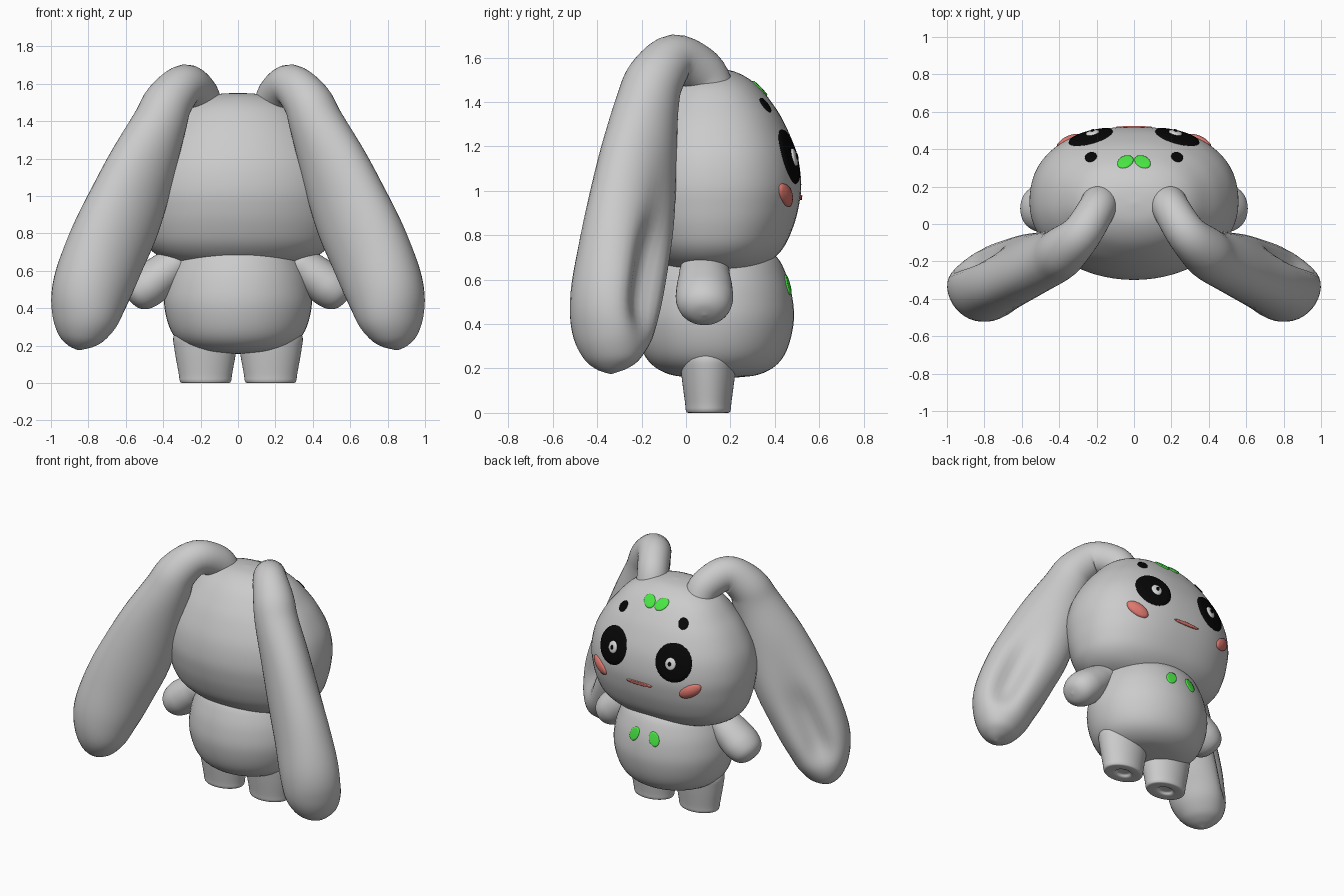
import bpy, bmesh, math
from mathutils import Vector, Matrix
from mathutils.bvhtree import BVHTree

cube = bpy.data.objects.get("Cube")
if cube:
    bpy.data.objects.remove(cube)


def material(name, rgb):
    m = bpy.data.materials.new(name)
    m.use_nodes = True
    color = (*rgb, 1)
    m.diffuse_color = color
    bsdf = next(n for n in m.node_tree.nodes if n.type == 'BSDF_PRINCIPLED')
    bsdf.inputs["Base Color"].default_value = color
    bsdf.inputs["Roughness"].default_value = 0.6
    return m


GREY = material("plush grey", (0.6, 0.6, 0.6))
BLACK = material("black", (0.002, 0.002, 0.002))
WHITE = material("eye white", (0.7, 0.7, 0.7))
RED = material("blush red", (0.74, 0.19, 0.16))
GREEN = material("leaf green", (0.07, 0.83, 0.06))


def spline(points, steps):
    """Smooth curve through tuples of any size."""
    pts = [Vector(p) for p in points]
    pts = [pts[0]] + pts + [pts[-1]]
    out = []
    for a, b, c, d in zip(pts, pts[1:], pts[2:], pts[3:]):
        for i in range(steps):
            t = i / steps
            out.append(b + (c - a) * (t / 2) + (a * 2 - b * 5 + c * 4 - d) * (t * t / 2)
                       + (b * 3 - a - c * 3 + d) * (t ** 3 / 2))
    return out + [pts[-1]]


def finish(bm, name, mat, mirror):
    mesh = bpy.data.meshes.new(name)
    for f in bm.faces:
        f.smooth = True
    bm.to_mesh(mesh)
    bm.free()
    mesh.materials.append(mat)
    ob = bpy.data.objects.new(name, mesh)
    bpy.context.collection.objects.link(ob)
    if mirror:
        ob.modifiers.new("Mirror", 'MIRROR').use_mirror_merge = False


def loft(name, rings, mirror=False):
    """Closed skin over a list of rings; returns a surface to place details on."""
    bm = bmesh.new()
    rows = [[bm.verts.new(p) for p in ring] for ring in rings]
    n = len(rows[0])
    for lo, hi in zip(rows, rows[1:]):
        for i in range(n):
            j = (i + 1) % n
            bm.faces.new((lo[i], lo[j], hi[j], hi[i]))
    bm.faces.new(rows[0][::-1])
    bm.faces.new(rows[-1])
    bmesh.ops.recalc_face_normals(bm, faces=bm.faces)
    surface = BVHTree.FromBMesh(bm)
    finish(bm, name, GREY, mirror)
    return surface


def circle(n):
    return [(math.cos(2 * math.pi * i / n), math.sin(2 * math.pi * i / n)) for i in range(n)]


def full_front(c, s):
    """Round at the back, squarer towards the face."""
    if s <= 0:
        return c, s
    k = (abs(c) ** 2.35 + s ** 2.35) ** (-1 / 2.35)
    return c * k, s * k


def lathe(name, profile, rx, ry, matrix, mirror=False):
    rings = []
    for r, z in spline(profile, 5):
        r = max(r, 0.004)
        rings.append([matrix @ Vector((rx * r * c, ry * r * s, z)) for c, s in circle(48)])
    return loft(name, rings, mirror)


def plate(name, surface, x, z, a, b, angle, mat, lift=0.006, dome=0.0, mirror=True):
    """Thin oval that follows the surface it sits on."""
    loc, nrm, _, _ = surface.ray_cast(Vector((x, 2, z)), Vector((0, -1, 0)))
    u = nrm.cross(Vector((0, 0, 1))).normalized()
    v = u.cross(nrm)
    ca, sa = math.cos(math.radians(angle)), math.sin(math.radians(angle))

    def on_surface(p, q, h):
        w = loc + u * (a * p * ca - b * q * sa) + v * (a * p * sa + b * q * ca)
        hit = surface.ray_cast(w + nrm * 0.3, -nrm)[0] or w
        return hit + nrm * h

    bm = bmesh.new()
    rows = []
    for r, h in ((0.25, lift), (0.5, lift), (0.75, lift), (0.95, lift), (1, -0.004)):
        h += dome * (1 - r * r)
        rows.append([bm.verts.new(on_surface(r * c, r * s, h)) for c, s in circle(28)])
    bm.faces.new(rows[0])
    for lo, hi in zip(rows, rows[1:]):
        for i in range(28):
            j = (i + 1) % 28
            bm.faces.new((lo[i], hi[i], hi[j], lo[j]))
    bm.normal_update()
    if bm.faces[:][0].normal.dot(nrm) < 0:
        bmesh.ops.reverse_faces(bm, faces=bm.faces)
    finish(bm, name, mat, mirror)


# Head: half width, half depth, height
head_rings = []
for hx, hy, z in spline([(.003, .003, .61), (.22, .14, .62), (.35, .22, .65),
                         (.44, .28, .69), (.5, .333, .75), (.532, .37, .83),
                         (.55, .396, .92), (.558, .409, 1.03), (.534, .391, 1.16),
                         (.474, .345, 1.28), (.402, .292, 1.375), (.3, .208, 1.478),
                         (.16, .108, 1.537), (.003, .003, 1.552)], 5):
    outline = [full_front(c, s) for c, s in circle(64)]
    head_rings.append([Vector((hx * c, 0.11 + hy * s, z)) for c, s in outline])
head = loft("head", head_rings)

# Body
body = lathe("body", [(0, .155), (.3, .16), (.58, .175), (.8, .222), (.93, .3), (1, .42),
                      (.975, .53), (.905, .62), (.8, .695), (.62, .74), (.3, .76), (0, .765)],
             0.395, 0.358, Matrix.Translation((0, 0.128, 0)))

# Legs with a small dimple under each foot
lathe("legs", [(0, .02), (.3, .018), (.45, .002), (.85, 0), (.96, .012), (1, .05),
               (1.16, .18), (1.19, .25), (.9, .3), (0, .32)],
      0.143, 0.105, Matrix.Translation((0.174, 0.1, 0)), True)

# Arms, pointing out and down
arm_axis = Vector((0.78, 0, -0.625)).normalized()
arm_side = Vector((0, 1, 0)).cross(arm_axis)
aim = Matrix((arm_side, (0, 1, 0), arm_axis)).transposed().to_4x4()
aim = Matrix.Translation((0.318, 0.083, 0.65)) @ aim
lathe("arms", [(0, -.03), (.75, -.015), (.9, .07), (.98, .16), (.98, .23), (.82, .29),
               (.48, .325), (0, .336)], 0.114, 0.13, aim, True)

# Ears: x, y, z, half width, half thickness, groove depth
ear = spline([(.18, .12, 1.45, .1, .1, 0), (.205, .07, 1.538, .105, .1, 0),
              (.28, -.05, 1.592, .112, .108, 0), (.37, -.137, 1.505, .13, .13, 0),
              (.422, -.176, 1.38, .152, .138, 0), (.517, -.213, 1.15, .202, .152, 0),
              (.617, -.248, .9, .235, .17, .025), (.707, -.282, .7, .235, .186, .08),
              (.785, -.316, .5, .217, .2, .09), (.82, -.33, .35, .177, .187, .03),
              (.84, -.336, .25, .122, .136, 0), (.848, -.338, .2, .064, .076, 0),
              (.85, -.338, .176, .006, .006, 0)], 5)
thick = Vector((0.65, 0.76, 0))
rings = []
for i, p in enumerate(ear):
    before, after = ear[max(i - 1, 0)], ear[min(i + 1, len(ear) - 1)]
    tangent = Vector((after - before)[:3])
    wide = tangent.cross(thick).normalized()
    depth = thick - tangent * (thick.dot(tangent) / tangent.length_squared)
    depth.normalize()
    ring = []
    for c, s in circle(40):
        groove = p[5] * math.exp(-(c * p[3] / 0.095) ** 2) if s > 0 else 0
        ring.append(Vector(p[:3]) + wide * (c * p[3]) + depth * (s * p[4] - groove * s))
    rings.append(ring)
loft("ears", rings, True)

# Face
plate("eye_patches", head, .234, 1.157, .125, .13, 0, BLACK)
plate("eye_whites", head, .22, 1.15, .037, .042, 0, WHITE, lift=.012, dome=.006)
plate("pupils", head, .217, 1.15, .011, .014, 0, BLACK, lift=.022)
plate("brow_spots", head, .23, 1.385, .04, .033, 90, BLACK)
plate("cheeks", head, .348, .98, .08, .041, 30, RED, dome=.014)
plate("mouth", head, 0, .97, .1, .011, 0, RED, lift=.008, mirror=False)

# Leaf marks on forehead and chest
plate("forehead_leaves", head, .046, 1.462, .052, .039, 50, GREEN)
plate("chest_leaves", body, .075, .577, .05, .035, 112, GREEN)
